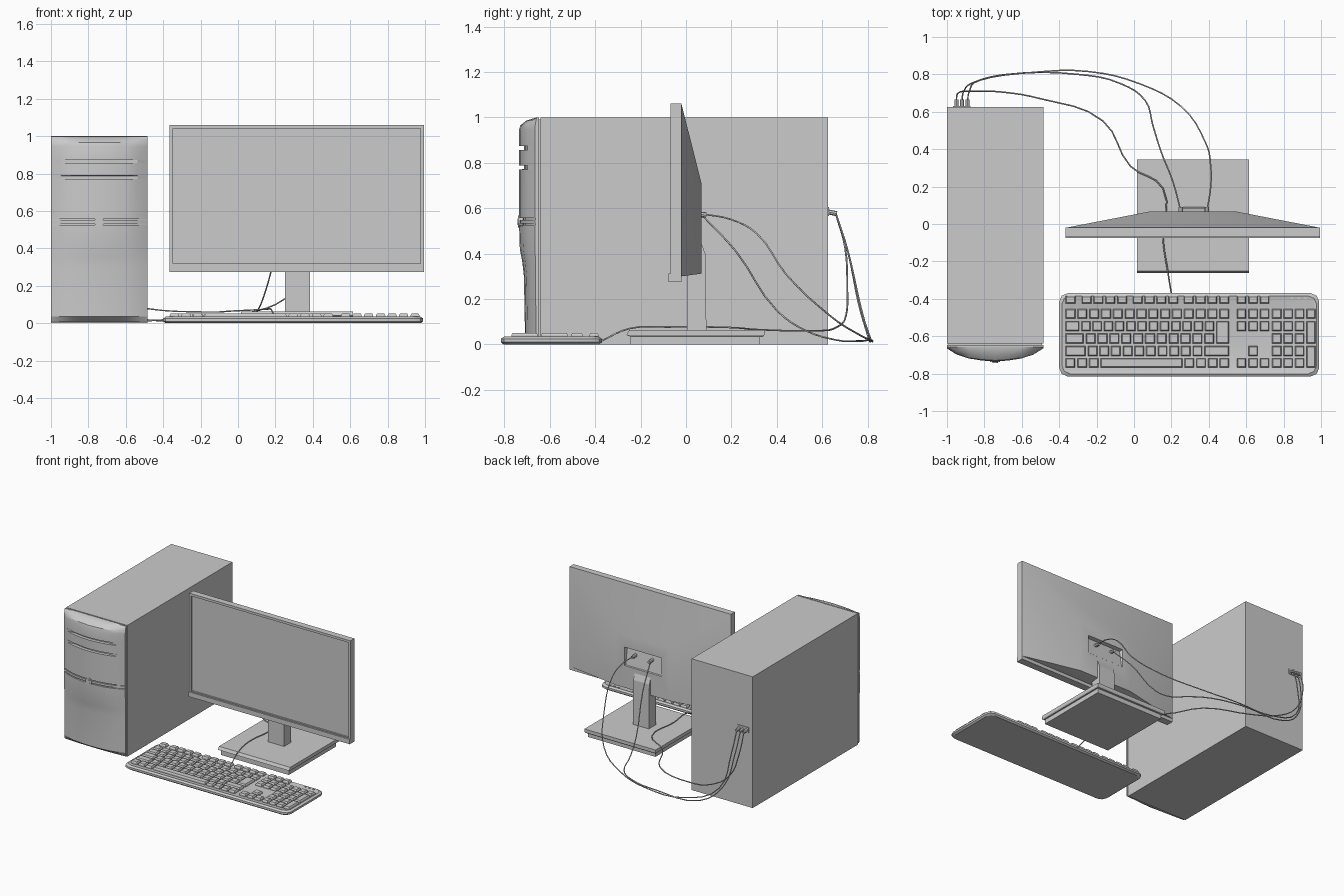
import bpy, bmesh, math
from mathutils import Vector

if "Cube" in bpy.data.objects:
    bpy.data.objects.remove(bpy.data.objects["Cube"])

grey = bpy.data.materials.new("plain_grey")
grey.diffuse_color = (0.6, 0.6, 0.6, 1)
grey.use_nodes = True
grey.node_tree.nodes["Principled BSDF"].inputs["Base Color"].default_value = grey.diffuse_color


def loft(name, shells, smooth=25):
    """Join rings of points into closed skins; shells is a list of ring lists."""
    bm = bmesh.new()
    for rings in shells:
        vs = [[bm.verts.new(p) for p in r] for r in rings]
        n = len(vs[0])
        for a, b in zip(vs, vs[1:]):
            for i in range(n):
                j = (i + 1) % n
                bm.faces.new((a[i], a[j], b[j], b[i]))
        bm.faces.new(vs[0][::-1])
        bm.faces.new(vs[-1])
    bmesh.ops.recalc_face_normals(bm, faces=bm.faces[:])
    me = bpy.data.meshes.new(name)
    bm.to_mesh(me)
    bm.free()
    me.materials.append(grey)
    if smooth:
        me.shade_smooth()
        me.set_sharp_from_angle(angle=math.radians(smooth))
    ob = bpy.data.objects.new(name, me)
    bpy.context.collection.objects.link(ob)
    return ob


def flat(x0, x1, y0, y1, z):
    return [(x0, y0, z), (x1, y0, z), (x1, y1, z), (x0, y1, z)]


def upright(x0, x1, z0, z1, y, y_top=None):
    t = y if y_top is None else y_top
    return [(x0, y, z0), (x1, y, z0), (x1, t, z1), (x0, t, z1)]


def block(x0, x1, y0, y1, z0, z1):
    return [flat(x0, x1, y0, y1, z0), flat(x0, x1, y0, y1, z1)]


def rounded(x0, x1, y0, y1, c, z):
    return [(x0 + c, y0, z), (x1 - c, y0, z), (x1 - c * .3, y0 + c * .3, z), (x1, y0 + c, z),
            (x1, y1 - c, z), (x1 - c * .3, y1 - c * .3, z), (x1 - c, y1, z), (x0 + c, y1, z),
            (x0 + c * .3, y1 - c * .3, z), (x0, y1 - c, z), (x0, y0 + c, z), (x0 + c * .3, y0 + c * .3, z)]


def tube(p, axis, r, length, n=8):
    """Rings of a short cylinder starting at p along axis."""
    axis = Vector(axis).normalized()
    u = axis.orthogonal().normalized()
    v = axis.cross(u)
    return [[Vector(p) + axis * d + (u * math.cos(t) + v * math.sin(t)) * r
             for t in [2 * math.pi * i / n for i in range(n)]] for d in (0, length)]


# --- tower case
CX = -0.7425
loft("tower_case", [block(-1, -0.485, -0.64, 0.625, 0, 1)], 0)
loft("case_seam", [block(-0.992, -0.493, -0.655, -0.635, 0.01, 0.99)], 0)

# --- curved tower front, lofted upward from a bowed cross-section
half = [(0.2575, 0.012), (0.205, 0.045), (0.14, 0.066), (0.07, 0.077), (0, 0.082)]
section = [(-x, d) for x, d in half] + [(x, d) for x, d in half[-2::-1]]


def bezel_ring(z, scale, groove=0.0):
    pts = []
    for x, d in section:
        depth = d * scale - (groove if abs(x) < 0.2 else 0)
        pts.append((CX + x, -0.653 - max(depth, 0.004), z))
    return pts + [(CX + 0.2575, -0.648, z), (CX - 0.2575, -0.648, z)]


def grooved(z, w=0.009, g=0.022):
    return [bezel_ring(z - w, 1), bezel_ring(z - w + .001, 1, g),
            bezel_ring(z + w - .001, 1, g), bezel_ring(z + w, 1)]


loft("upper_front_panel", [[bezel_ring(0.556, 1)] + grooved(0.78) + grooved(0.865)
     + [bezel_ring(0.945, 1), bezel_ring(0.965, .93), bezel_ring(0.986, .6), bezel_ring(0.999, 0.1)]])
loft("lower_front_panel", [[bezel_ring(0.008, .15), bezel_ring(0.037, .68), bezel_ring(0.3, .74),
     bezel_ring(0.36, .82), bezel_ring(0.42, .96), bezel_ring(0.526, 1)]])
loft("front_divider", [[bezel_ring(0.52, .8), bezel_ring(0.56, .8)]])
loft("divider_bar", [[bezel_ring(0.533, .98), bezel_ring(0.549, .98)]])
loft("front_latch", [tube((CX, -0.715, 0.541), (0, -1, 0), 0.027, 0.024, 12),
                     tube((CX, -0.73, 0.541), (0, -1, 0), 0.015, 0.012, 12)])

# --- monitor: screen recess, frame, tapered back and port pocket in one loft
X0, X1 = -0.365, 0.995
loft("monitor", [[upright(X0 + .018, X1 - .018, .32, 1.042, -0.058),
                  upright(X0 + .018, X1 - .018, .32, 1.042, -0.068),
                  upright(X0, X1, .30, 1.06, -0.068),
                  upright(X0, X1, .30, 1.06, -0.02),
                  upright(0.09, 0.54, .312, .71, 0.068),
                  upright(0.16, 0.47, .48, .62, 0.068),
                  upright(0.165, 0.465, .485, .615, 0.062, 0.04)]])
loft("monitor_lower_strip", [block(X0, X1, -0.076, -0.02, 0.275, 0.312)], 0)
loft("monitor_plugs", [tube((x, 0.04, 0.575), (0, 1, -.1), 0.012, 0.05) for x in (0.25, 0.39)])

# --- monitor stand
side = [(0.005, 0.05), (0.09, 0.05), (0.085, 0.40), (0.066, 0.45), (0.005, 0.45)]
loft("stand_neck", [[[(x, y, z) for y, z in side] for x in (0.25, 0.385)]], 0)
loft("stand_base_top", [[flat(0.02, 0.61, -0.245, 0.34, 0.034), flat(0.015, 0.615, -0.262, 0.345, 0.042),
                         flat(0.015, 0.615, -0.25, 0.345, 0.064)]], 0)
loft("stand_base_bottom", [block(0.03, 0.6, -0.245, 0.325, 0.0, 0.036)], 0)

# --- keyboard body
KB = (-0.4, 0.99, -0.815, -0.37)


def kb_ring(i, z):
    return rounded(KB[0] + i, KB[1] - i, KB[2] + i, KB[3] - i, 0.045, z)


loft("keyboard_body", [[kb_ring(.012, 0), kb_ring(0, .01), kb_ring(0, .025),
                        kb_ring(.014, .035), kb_ring(.02, .032)]])

# --- keys, laid out row by row; widths in units, None leaves a gap
rows = [(-0.425, -0.385), (-0.505, -0.455), (-0.572, -0.52),
        (-0.638, -0.585), (-0.705, -0.652), (-0.768, -0.718)]
keys = []


def key(x0, x1, y0, y1):
    keys.append([flat(x0, x1, y0, y1, 0.028), flat(x0, x1, y0, y1, 0.042),
                 flat(x0 + .005, x1 - .005, y0 + .005, y1 - .005, 0.051)])


def key_row(row, start, end, widths):
    pitch = (end - start) / sum(abs(w) for w in widths)
    x = start
    for w in widths:                     # negative width = empty space
        if w > 0:
            key(x, x + w * pitch - 0.012, *rows[row])
        x += abs(w) * pitch


A, B = -0.365, 0.52
key_row(0, A, B, [1, -.35] + [1] * 4 + [-.3] + [1] * 4 + [-.3] + [1] * 4)
key_row(1, A, B, [1] * 13 + [1])
key_row(2, A, 0.44, [1.4] + [1] * 12)
key_row(3, A, 0.44, [1.7] + [1] * 11)
key_row(4, A, B, [1.9] + [1] * 10 + [2.3])
key_row(5, A, B, [1, 1, 1, 7.2, 1, 1, 1, 1])
key(0.44, 0.508, rows[3][0], rows[2][1])                    # enter key
for r in (0, 1, 2, 5):                                      # navigation block
    key_row(r, 0.55, 0.735, [1, 1, 1])
key_row(4, 0.55, 0.735, [-1, 1, -1])
for r in (1, 2, 3, 4, 5):                                   # number pad
    key_row(r, 0.738, 0.922, [1, 1, 1])
key(0.922, 0.97, *rows[1])
key(0.922, 0.97, rows[3][0], rows[2][1])
key(0.922, 0.97, rows[5][0], rows[4][1])
loft("keyboard_keys", keys, 0)
loft("keyboard_lights", [block(x, x + .012, -0.402, -0.39, 0.03, 0.037) for x in (0.84, 0.875, 0.91)], 0)


# --- cables and their plugs on the back of the tower
def cable(name, pts):
    cu = bpy.data.curves.new(name, 'CURVE')
    cu.dimensions = '3D'
    cu.bevel_depth = 0.004
    cu.bevel_resolution = 1
    cu.resolution_u = 4
    cu.use_fill_caps = True
    sp = cu.splines.new('BEZIER')
    sp.bezier_points.add(len(pts) - 1)
    for bp, p in zip(sp.bezier_points, pts):
        bp.co = p
        bp.handle_left_type = bp.handle_right_type = 'AUTO'
    cu.materials.append(grey)
    bpy.context.collection.objects.link(bpy.data.objects.new(name, cu))


cable("monitor_cable_outer", [(.39, .07, .575), (.41, .2, .55), (.41, .31, .49), (.38, .44, .31),
      (.25, .63, .13), (.03, .75, .05), (-.24, .815, .02), (-.55, .81, .03), (-.82, .77, .16),
      (-.88, .71, .42), (-.89, .66, .575)])
cable("monitor_cable_inner", [(.25, .07, .57), (.21, .22, .41), (.14, .4, .15), (.10, .53, .06),
      (.06, .66, .02), (-.07, .75, .015), (-.3, .8, .02), (-.68, .8, .04), (-.85, .76, .18),
      (-.91, .71, .42), (-.92, .66, .575)])
cable("keyboard_cable", [(.2, -.375, .015), (.18, -.25, .07), (.155, -.08, .077), (.155, .19, .075),
      (-.02, .31, .066), (-.165, .55, .06), (-.5, .67, .08), (-.7, .705, .13), (-.87, .71, .25),
      (-.94, .7, .43), (-.95, .66, .575)])
loft("tower_plugs", [tube((x, 0.62, 0.585), (0, 1, -.2), 0.011, 0.045) for x in (-.95, -.92, -.89)])
loft("tower_port_plate", [block(-0.967, -0.873, 0.62, 0.63, 0.565, 0.605)], 0)
